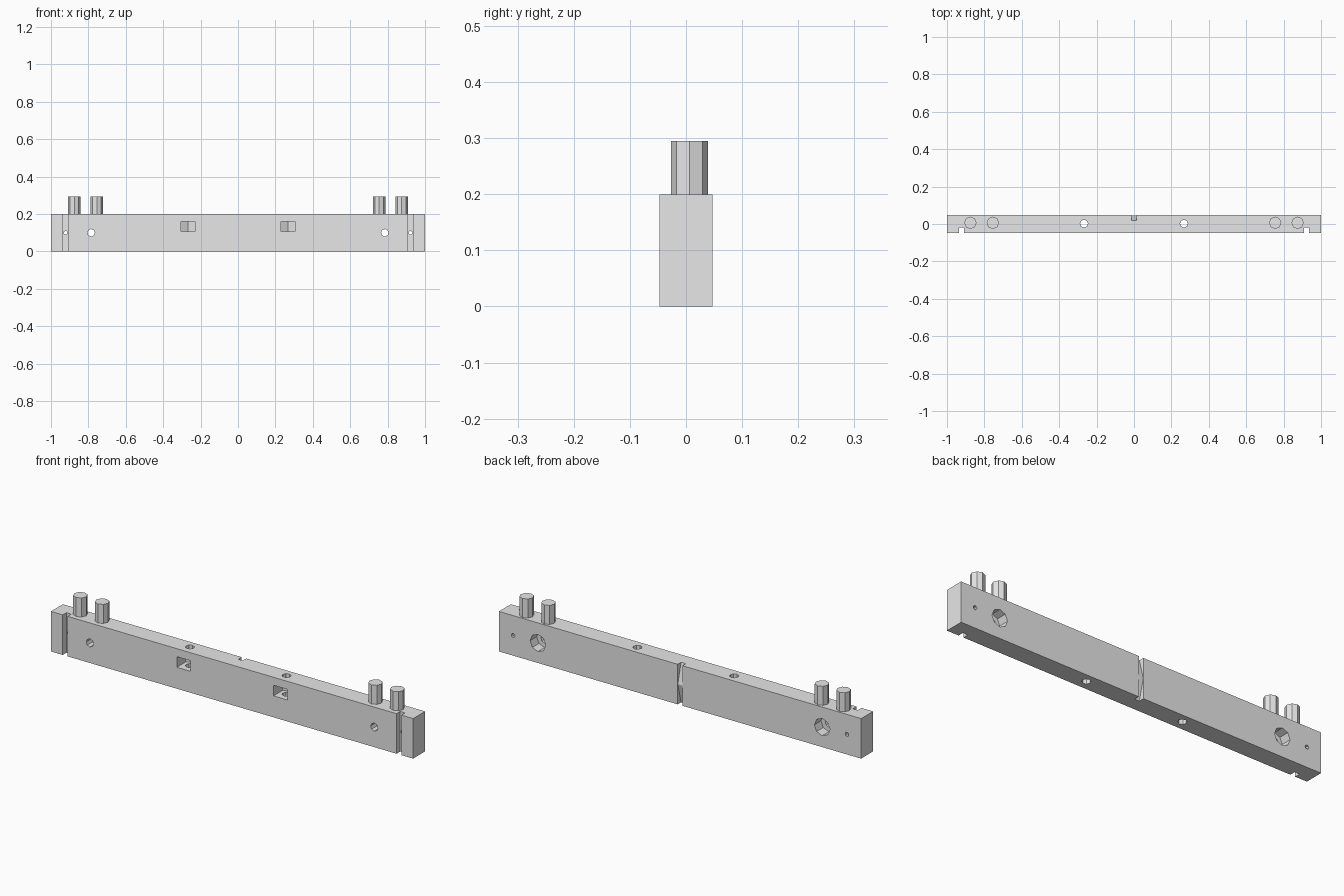
import bpy, bmesh
from mathutils import Matrix, Vector
from math import radians

cube = bpy.data.objects.get("Cube")
if cube:
    bpy.data.objects.remove(cube, do_unlink=True)

grey = bpy.data.materials.new("light grey")
grey.use_nodes = True
grey.diffuse_color = (0.8, 0.8, 0.8, 1)
grey.node_tree.nodes["Principled BSDF"].inputs["Base Color"].default_value = (0.8, 0.8, 0.8, 1)

HALF_Y, HEIGHT = 0.047, 0.2
MID = HEIGHT / 2


def make(name, bm):
    bmesh.ops.recalc_face_normals(bm, faces=bm.faces)
    mesh = bpy.data.meshes.new(name)
    bm.to_mesh(mesh)
    bm.free()
    mesh.materials.append(grey)
    obj = bpy.data.objects.new(name, mesh)
    bpy.context.collection.objects.link(obj)
    return obj


def box(name, low, high):
    bm = bmesh.new()
    low, high = Vector(low), Vector(high)
    bmesh.ops.create_cube(bm, size=1)
    bmesh.ops.scale(bm, vec=high - low, verts=bm.verts)
    bmesh.ops.translate(bm, vec=(low + high) / 2, verts=bm.verts)
    return make(name, bm)


def rod(name, centre, radius, length, along_y=False):
    # Eight-sided cylinder, upright or running front to back
    bm = bmesh.new()
    turn = Matrix.Rotation(radians(90 if along_y else 0), 4, 'X')
    bmesh.ops.create_cone(bm, cap_ends=True, segments=8, radius1=radius, radius2=radius,
                          depth=length, matrix=Matrix.Translation(centre) @ turn)
    return make(name, bm)


def prism(name, points, shift):
    bm = bmesh.new()
    face = bm.faces.new([bm.verts.new(p) for p in points])
    out = bmesh.ops.extrude_face_region(bm, geom=[face])
    moved = [v for v in out["geom"] if isinstance(v, bmesh.types.BMVert)]
    bmesh.ops.translate(bm, vec=shift, verts=moved)
    return make(name, bm)


def cut(target, cutter):
    cutter.hide_render = True
    mod = target.modifiers.new("cut", 'BOOLEAN')
    mod.operation, mod.solver, mod.object = 'DIFFERENCE', 'EXACT', cutter
    bpy.context.view_layer.objects.active = target
    bpy.ops.object.modifier_apply(modifier=mod.name)
    bpy.data.objects.remove(cutter, do_unlink=True)


# Main bar
bar = box("bar", (-1, -HALF_Y, 0), (1, HALF_Y, HEIGHT))

for side, label in ((-1, "right"), (1, "left")):
    # Upright front groove with a pin hole behind it
    x = side * 0.922
    cut(bar, box("groove_cutter", (x - 0.0135, -0.1, -0.1), (x + 0.0135, -0.018, 0.3)))
    cut(bar, rod("pin_hole_cutter", (x, 0, MID), 0.01, 0.3, True))

    # Bolt hole with a wide bore at the back
    x = side * 0.785
    cut(bar, rod("bolt_hole_cutter", (x, 0, MID), 0.02, 0.3, True))
    cut(bar, rod("bore_cutter", (x, 0.095, MID), 0.043, 0.2, True))

    # Nut pocket open to the front, crossed by an upright hole
    x = side * 0.267
    w = 0.038
    outline = [(-w, -0.1), (w, -0.1), (w, 0.022), (0, 0.0433), (-w, 0.022)]
    cut(bar, prism("pocket_cutter", [(x + a, b, 0.107) for a, b in outline], (0, 0, 0.053)))
    cut(bar, rod("screw_hole_cutter", (x, 0.002, MID), 0.021, 0.5))

    # Pegs on top
    for place, px in (("outer", 0.875), ("inner", 0.755)):
        rod(f"{label}_{place}_peg", (side * px, 0.0065, 0.2475), 0.033, 0.095)

# Back notch, deep at the top and bottom and rising to a ridge at mid height
deep, ridge = 0.02, HALF_Y - 0.001
notch = [(0.1, -0.01), (deep, -0.01), (deep, 0), (ridge, MID),
         (deep, HEIGHT), (deep, 0.21), (0.1, 0.21)]
cut(bar, prism("notch_cutter", [(-0.013, b, c) for b, c in notch], (0.026, 0, 0)))
